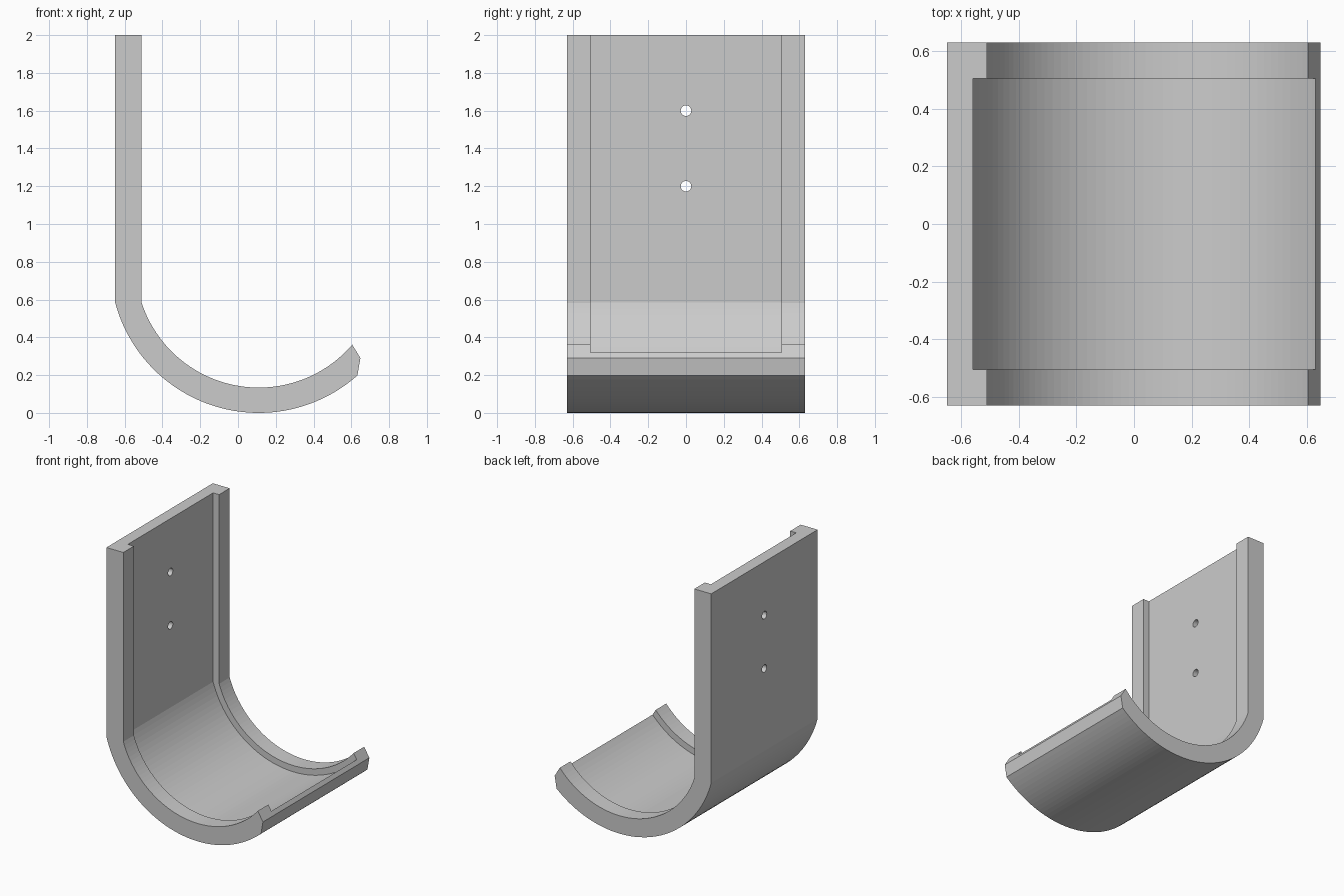
import bpy, bmesh
from math import asin, sin, cos, pi

if "Cube" in bpy.data.objects:
    bpy.data.objects.remove(bpy.data.objects["Cube"])

CX, CZ = 0.11, 0.787      # centre of the curved tray
SEGS = 48


def arc(r, x0, x1):
    """Points on the lower half of a circle between two x positions."""
    a0, a1 = asin((x0 - CX) / r), asin((x1 - CX) / r)
    angles = [a0 + (a1 - a0) * i / SEGS for i in range(SEGS + 1)]
    return [(CX + r * sin(a), CZ - r * cos(a)) for a in angles]


def extrude_profile(name, pts, half_width):
    """Extrude an xz outline symmetrically along y."""
    bm = bmesh.new()
    face = bm.faces.new([bm.verts.new((x, -half_width, z)) for x, z in pts])
    ext = bmesh.ops.extrude_face_region(bm, geom=[face])
    verts = [g for g in ext["geom"] if isinstance(g, bmesh.types.BMVert)]
    bmesh.ops.translate(bm, verts=verts, vec=(0, 2 * half_width, 0))
    bmesh.ops.recalc_face_normals(bm, faces=bm.faces)
    mesh = bpy.data.meshes.new(name)
    bm.to_mesh(mesh)
    bm.free()
    obj = bpy.data.objects.new(name, mesh)
    bpy.context.collection.objects.link(obj)
    return obj


def cut(target, cutter):
    """Subtract the cutter and discard it."""
    cutter.hide_render = True
    mod = target.modifiers.new("cut", "BOOLEAN")
    mod.operation = "DIFFERENCE"
    mod.solver = "EXACT"
    mod.object = cutter
    bpy.context.view_layer.objects.active = target
    bpy.ops.object.modifier_apply(modifier=mod.name)
    bpy.data.objects.remove(cutter, do_unlink=True)


# J-shaped body: back plate, curved tray and bevelled tip
outer = [(-0.65, 2.0)] + arc(0.787, -0.65, 0.632)
inner = arc(0.653, -0.51, 0.605)[::-1] + [(-0.51, 2.0)]
bracket = extrude_profile("hook_bracket", outer + [(0.648, 0.29)] + inner, 0.63)

# Shallow channel running down the plate and round the tray
channel = [(-0.56, 2.2)] + arc(0.70, -0.56, 0.72) + [(0.9, 2.2)]
cut(bracket, extrude_profile("channel_cutter", channel, 0.505))

# Screw holes through the back plate
for z in (1.2, 1.6):
    bpy.ops.mesh.primitive_cylinder_add(vertices=32, radius=0.028, depth=0.4,
                                        location=(-0.6, 0, z), rotation=(0, pi / 2, 0))
    cut(bracket, bpy.context.object)
